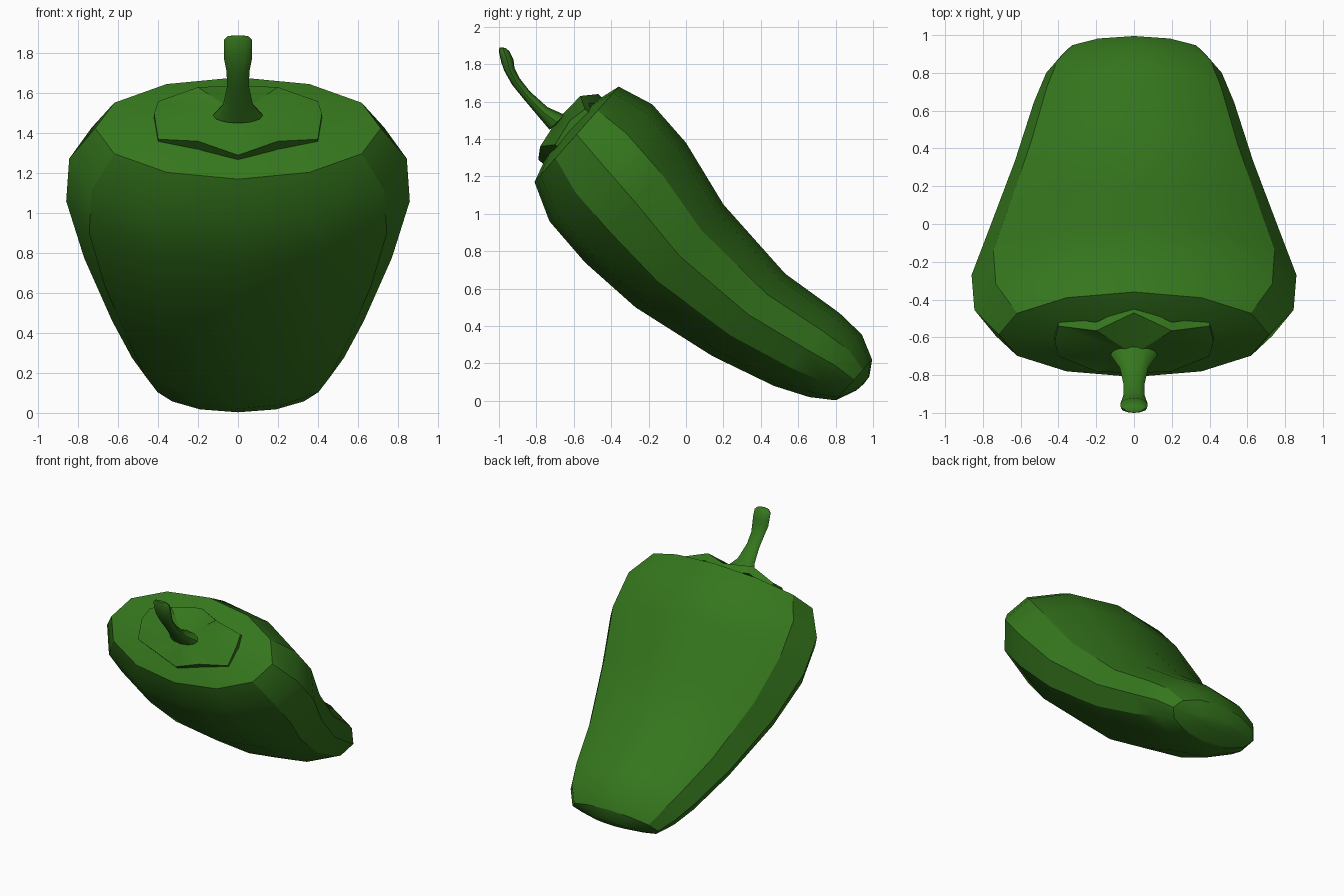
import bpy, bmesh, math
from mathutils import Vector

if "Cube" in bpy.data.objects:
    bpy.data.objects.remove(bpy.data.objects["Cube"])

green = bpy.data.materials.new("pepper_green")
green.diffuse_color = (0.035, 0.18, 0.012, 1)
green.use_nodes = True
green.node_tree.nodes["Principled BSDF"].inputs["Base Color"].default_value = green.diffuse_color


def finish(name, bm, angle):
    bmesh.ops.recalc_face_normals(bm, faces=bm.faces)
    mesh = bpy.data.meshes.new(name)
    bm.to_mesh(mesh)
    bm.free()
    mesh.materials.append(green)
    ob = bpy.data.objects.new(name, mesh)
    bpy.context.collection.objects.link(ob)
    bpy.ops.object.select_all(action='DESELECT')
    ob.select_set(True)
    bpy.context.view_layer.objects.active = ob
    bpy.ops.object.shade_smooth_by_angle(angle=math.radians(angle))
    return ob


def loft(name, stations, start, end, angle=30, sides=12):
    """Elliptical rings; station = upper y,z, lower y,z, half width. Ends close on poles."""
    bm = bmesh.new()
    rings = []
    for uy, uz, ly, lz, w in stations:
        up, low = Vector((0, uy, uz)), Vector((0, ly, lz))
        mid, half = (up + low) / 2, (up - low) / 2
        rings.append([bm.verts.new(mid + half * math.cos(a) + Vector((w * math.sin(a), 0, 0)))
                      for a in (2 * math.pi * i / sides for i in range(sides))])
    for a, b in zip(rings, rings[1:]):
        for i in range(sides):
            j = (i + 1) % sides
            bm.faces.new((a[i], a[j], b[j], b[i]))
    for ring, pole in ((rings[0], start), (rings[-1], end)):
        p = bm.verts.new((0, *pole))
        for i in range(sides):
            bm.faces.new((ring[i], ring[(i + 1) % sides], p))
    return finish(name, bm, angle)


# Flattened, tapering fruit body
loft("pepper_body", [
    (-0.48, 1.605, -0.75, 1.299, 0.42),
    (-0.36, 1.68, -0.81, 1.17, 0.715),
    (-0.18, 1.585, -0.73, 0.96, 0.845),
    (0.00, 1.38, -0.54, 0.74, 0.86),
    (0.20, 1.05, -0.27, 0.50, 0.77),
    (0.53, 0.68, 0.14, 0.24, 0.63),
    (0.82, 0.47, 0.47, 0.08, 0.53),
    (0.94, 0.355, 0.66, 0.02, 0.465),
    (0.995, 0.22, 0.80, 0.003, 0.38),
    (0.98, 0.13, 0.91, 0.055, 0.17),
], (-0.63, 1.46), (0.95, 0.09))

# Pointed leaf cap around the stem, thin and sunk into the body
rim = [(0, -0.47, 1.64), (0.2, -0.565, 1.63), (0.4, -0.54, 1.56), (0.42, -0.62, 1.50),
       (0.40, -0.70, 1.37), (0.2, -0.78, 1.36), (0, -0.79, 1.29)]
rim += [(-x, y, z) for x, y, z in reversed(rim[1:-1])]
bm = bmesh.new()
centre = Vector((0, -0.69, 1.50))
inward = Vector((0, 0.75, -0.66)) * 0.06
top = [bm.verts.new(p) for p in rim]
bottom = [bm.verts.new(Vector(p) + inward) for p in rim]
c_top, c_bottom = bm.verts.new(centre), bm.verts.new(centre + inward)
for i in range(len(rim)):
    j = (i + 1) % len(rim)
    bm.faces.new((top[i], top[j], c_top))
    bm.faces.new((bottom[j], bottom[i], c_bottom))
    bm.faces.new((top[j], top[i], bottom[i], bottom[j]))
finish("leaf_cap", bm, 40)

# Curved stem with flared foot
loft("stem", [
    (-0.65, 1.53, -0.73, 1.45, 0.125),
    (-0.74, 1.57, -0.785, 1.515, 0.075),
    (-0.835, 1.655, -0.865, 1.61, 0.055),
    (-0.89, 1.725, -0.93, 1.69, 0.057),
    (-0.917, 1.78, -0.972, 1.765, 0.07),
    (-0.922, 1.825, -0.988, 1.81, 0.071),
    (-0.945, 1.87, -1.0, 1.865, 0.07),
    (-0.962, 1.885, -0.998, 1.888, 0.05),
], (-0.68, 1.48), (-0.98, 1.89), angle=50)
